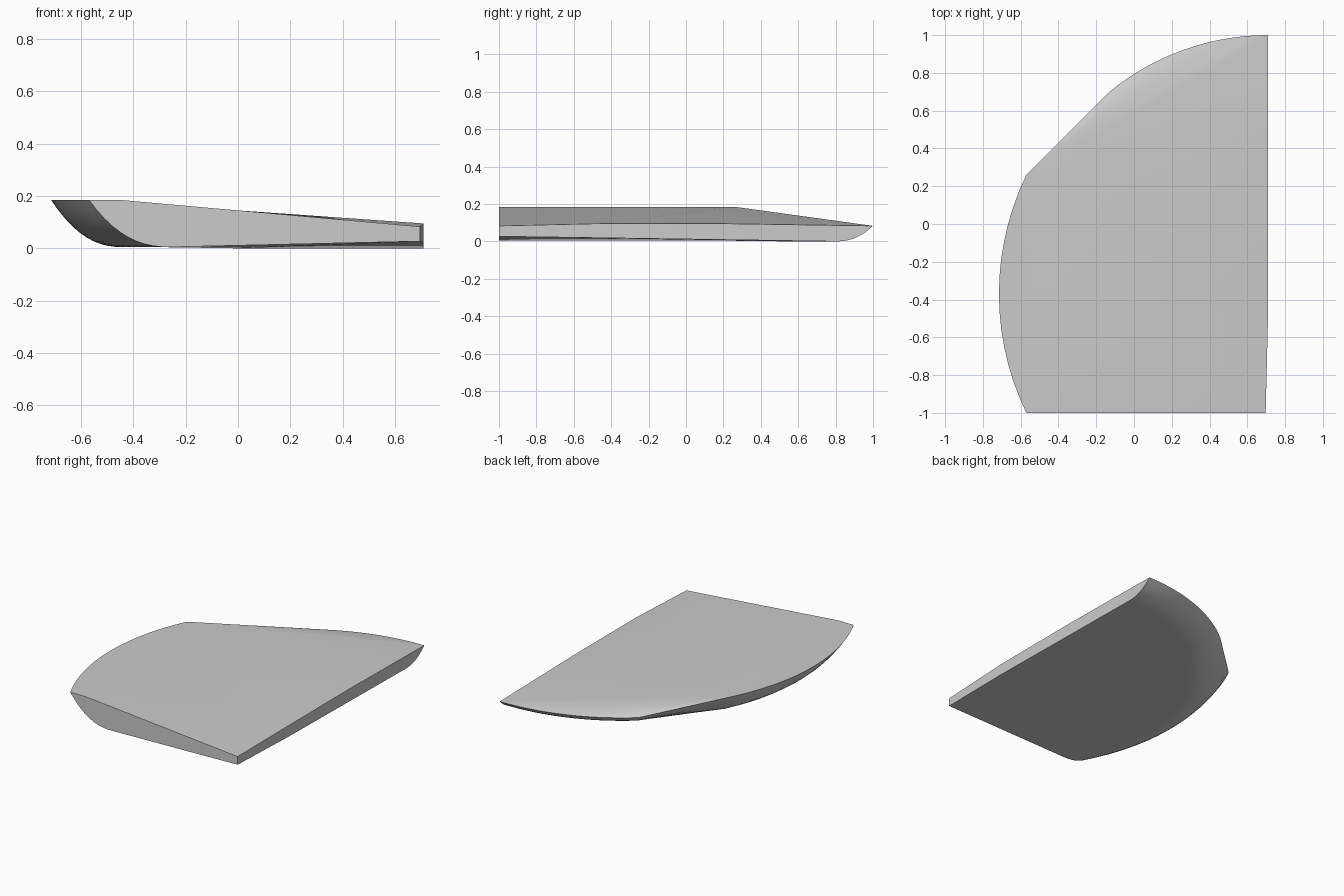
import bpy, bmesh, math
from mathutils import Vector

cube = bpy.data.objects.get("Cube")
if cube:
    bpy.data.objects.remove(cube, do_unlink=True)

# Single grey material
grey = bpy.data.materials.new("light_grey")
grey.use_nodes = True
colour = (0.6, 0.6, 0.6, 1)
grey.diffuse_color = colour
grey.node_tree.nodes["Principled BSDF"].inputs["Base Color"].default_value = colour

STEPS = 14      # points per rim arc
LEVELS = 10     # rings between rim and underside
SIDE_C, SIDE_R = Vector((0.726, -0.37)), 1.441
BACK_C, BACK_R = Vector((0.71, -0.326)), 1.326


def arc(centre, radius, start, end):
    for i in range(STEPS + 1):
        a = start + (end - start) * i / STEPS
        yield centre.x + radius * math.cos(a), centre.y + radius * math.sin(a)


def ring(t):
    """One contour of the bowl: t = 0 is the top rim, t = 1 the flat underside."""
    rise = (1 - t) ** 2.3
    r = SIDE_R - 0.27 * t
    corner = math.pi - math.asin(0.63 / SIDE_R)
    pts = [(x, y, 0.005 + 0.18 * rise)
           for x, y in arc(SIDE_C, r, math.pi + math.asin(0.63 / r), corner)]
    r = BACK_R - 0.2 * t
    begin = math.atan2(1.026, -0.84)
    pts += [(x, y, 0.083 * rise) for x, y in arc(BACK_C, r, begin, math.pi / 2)]
    return pts


bm = bmesh.new()
rings = [[bm.verts.new(p) for p in ring(i / LEVELS)] for i in range(LEVELS + 1)]
rim, base = rings[0], rings[-1]
kink = rim[STEPS]

# Curved underside wall
for upper, lower in zip(rings, rings[1:]):
    for i in range(len(upper) - 1):
        bm.faces.new((upper[i], upper[i + 1], lower[i + 1], lower[i]))

# Corner points of the flat sides
front_top = bm.verts.new((-0.45, -1, 0.185))
corner_top = bm.verts.new((0.697, -1, 0.083))
corner_low = bm.verts.new((0.697, -1, 0.027))
edge_top = bm.verts.new((0.71, -0.47, 0.095))
edge_low = bm.verts.new((0.71, -0.47, 0.019))
edge_back = bm.verts.new((0.71, 0.2, 0.095))

# Top: level shoulder, sloping deck, dipped back
bm.faces.new(rim[:STEPS + 1] + [front_top])
deck = [front_top, corner_top, edge_top, edge_back, rim[-1]]
for a, b in zip(deck, deck[1:]):
    bm.faces.new((kink, a, b))
back = rim[STEPS + 1:]
for a, b in zip(back, back[1:]):
    bm.faces.new((kink, a, b))

# Front wall and end wall
bm.faces.new([r[0] for r in rings] + [corner_low, corner_top, front_top])
bm.faces.new((corner_low, edge_low, edge_top, corner_top))
bm.faces.new([r[-1] for r in rings] + [edge_low, edge_top, edge_back])

# Underside
for a, b in zip(base, base[1:] + [edge_low]):
    bm.faces.new((corner_low, a, b))

bmesh.ops.recalc_face_normals(bm, faces=bm.faces)
mesh = bpy.data.meshes.new("curved_slab")
bm.to_mesh(mesh)
bm.free()
mesh.materials.append(grey)
slab = bpy.data.objects.new("curved_slab", mesh)
bpy.context.collection.objects.link(slab)

bpy.ops.object.select_all(action="DESELECT")
slab.select_set(True)
bpy.context.view_layer.objects.active = slab
bpy.ops.object.shade_smooth_by_angle(angle=math.radians(30))
